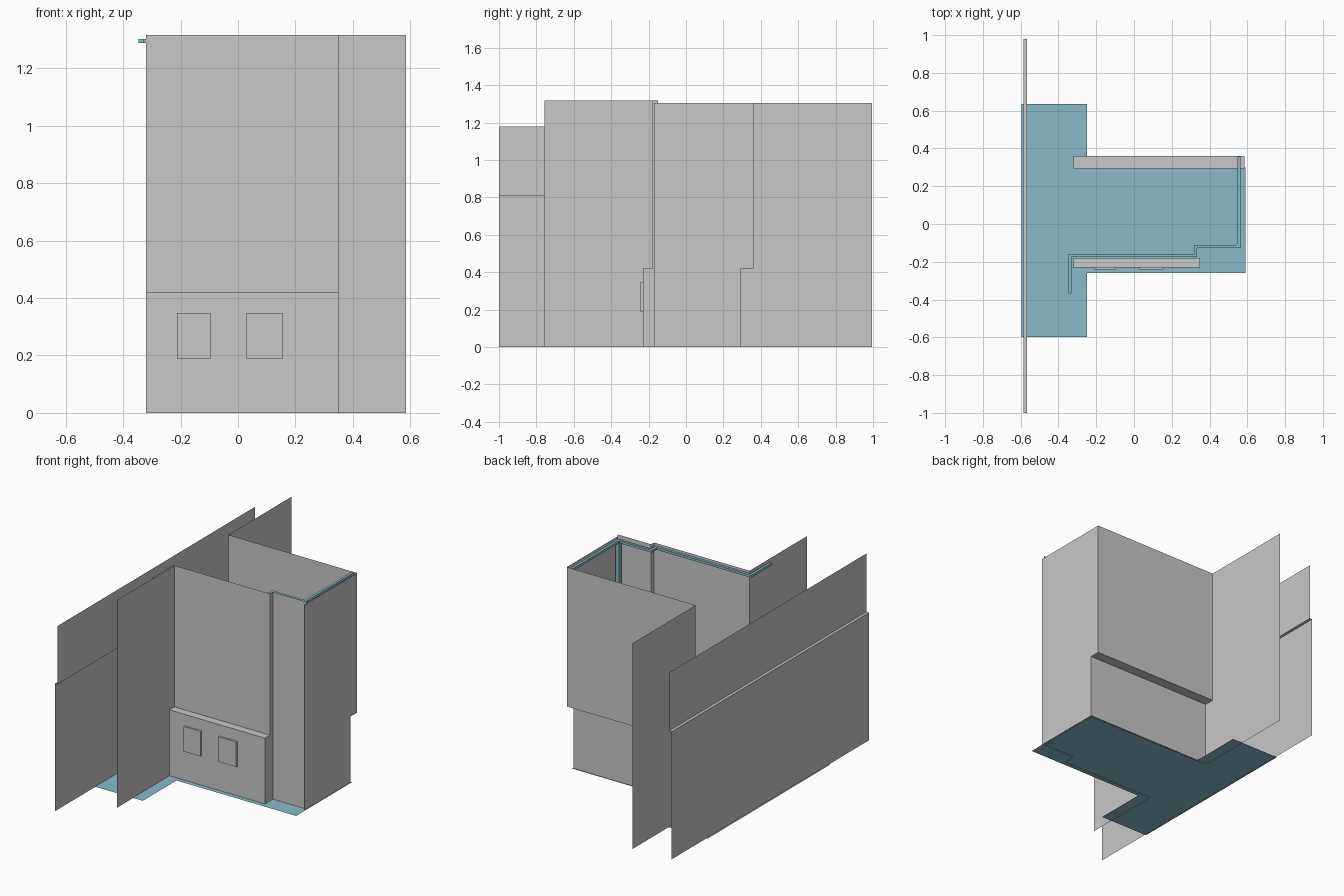
import bpy, bmesh
from mathutils import Vector

cube = bpy.data.objects.get("Cube")
if cube:
    bpy.data.objects.remove(cube)


def material(name, rgb):
    m = bpy.data.materials.new(name)
    m.use_nodes = True
    color = (*rgb, 1)
    m.diffuse_color = color
    m.node_tree.nodes["Principled BSDF"].inputs["Base Color"].default_value = color
    return m


GREY = material("light grey", (0.58, 0.58, 0.58))
TEAL = material("soft teal", (0.25, 0.50, 0.58))


def finish(name, bm, mat):
    mesh = bpy.data.meshes.new(name)
    bm.to_mesh(mesh)
    bm.free()
    mesh.materials.append(mat)
    obj = bpy.data.objects.new(name, mesh)
    bpy.context.collection.objects.link(obj)
    return obj


def quad(bm, points):
    bm.faces.new([bm.verts.new(p) for p in points])


def sheet_wall(name, low, high, split, top):
    """Thin wall along a plan path: lower band, ledge and upper band."""
    bm = bmesh.new()
    for i in range(len(low) - 1):
        a, b, c, d = low[i], low[i + 1], high[i + 1], high[i]
        quad(bm, [(*a, 0), (*b, 0), (*b, split), (*a, split)])
        quad(bm, [(*d, split), (*c, split), (*c, top), (*d, top)])
        # ledge only where the two bands are offset sideways
        run = Vector(b) - Vector(a)
        offset = Vector(d) - Vector(a)
        if abs(run.x * offset.y - run.y * offset.x) > 1e-6:
            quad(bm, [(*a, split), (*b, split), (*c, split), (*d, split)])
    bmesh.ops.remove_doubles(bm, verts=bm.verts, dist=1e-5)
    return finish(name, bm, GREY)


def add_box(bm, lo, hi):
    verts = bmesh.ops.create_cube(bm, size=1)["verts"]
    for v in verts:
        v.co = [(l + h) / 2 + c * (h - l) for l, h, c in zip(lo, hi, v.co)]


def box(name, lo, hi, mat):
    bm = bmesh.new()
    add_box(bm, lo, hi)
    return finish(name, bm, mat)


# Plan lines shared by the walls
LEFT, JOG, RIGHT = -0.32, 0.35, 0.585
SPLIT = 0.42


def front_path(y):
    return [(LEFT, -0.757), (LEFT, y), (JOG, y), (JOG, -0.15), (RIGHT, -0.15)]


def back_path(y):
    return [(LEFT, 0.995), (LEFT, y), (RIGHT, y), (RIGHT, -0.17)]


# Walls
sheet_wall("front_wall", front_path(-0.23), front_path(-0.18), SPLIT, 1.317)
sheet_wall("back_wall", back_path(0.293), back_path(0.36), SPLIT, 1.305)
sheet_wall("long_wall", [(-0.585, -1), (-0.585, 0.98)],
           [(-0.567, -1), (-0.567, 0.98)], 0.81, 1.18)

# T-shaped floor
bm = bmesh.new()
plan = [(-0.595, -0.597), (-0.25, -0.597), (-0.25, -0.26), (0.59, -0.26),
        (0.59, 0.30), (-0.25, 0.30), (-0.25, 0.635), (-0.595, 0.635)]
quad(bm, [(x, y, 0.002) for x, y in plan])
finish("floor", bm, TEAL)

# Raised plates on the front base
for name, x0, x1 in (("left_plate", 0.03, 0.157), ("right_plate", -0.213, -0.095)):
    box(name, (x0, -0.242, 0.19), (x1, -0.23, 0.348), GREY)

# Rails along the inside top of the walls
bm = bmesh.new()
rail = [(-0.338, -0.36), (-0.338, -0.167), (0.325, -0.167),
        (0.325, -0.118), (0.555, -0.118), (0.555, 0.35)]
half = 0.008
for (ax, ay), (bx, by) in zip(rail, rail[1:]):
    add_box(bm, (min(ax, bx) - half, min(ay, by) - half, 1.288),
            (max(ax, bx) + half, max(ay, by) + half, 1.303))
finish("top_rail", bm, TEAL)

# Upright pipe in the inner corner
box("corner_pipe", (0.542, -0.126, 0), (0.566, -0.104, 1.3), TEAL)
